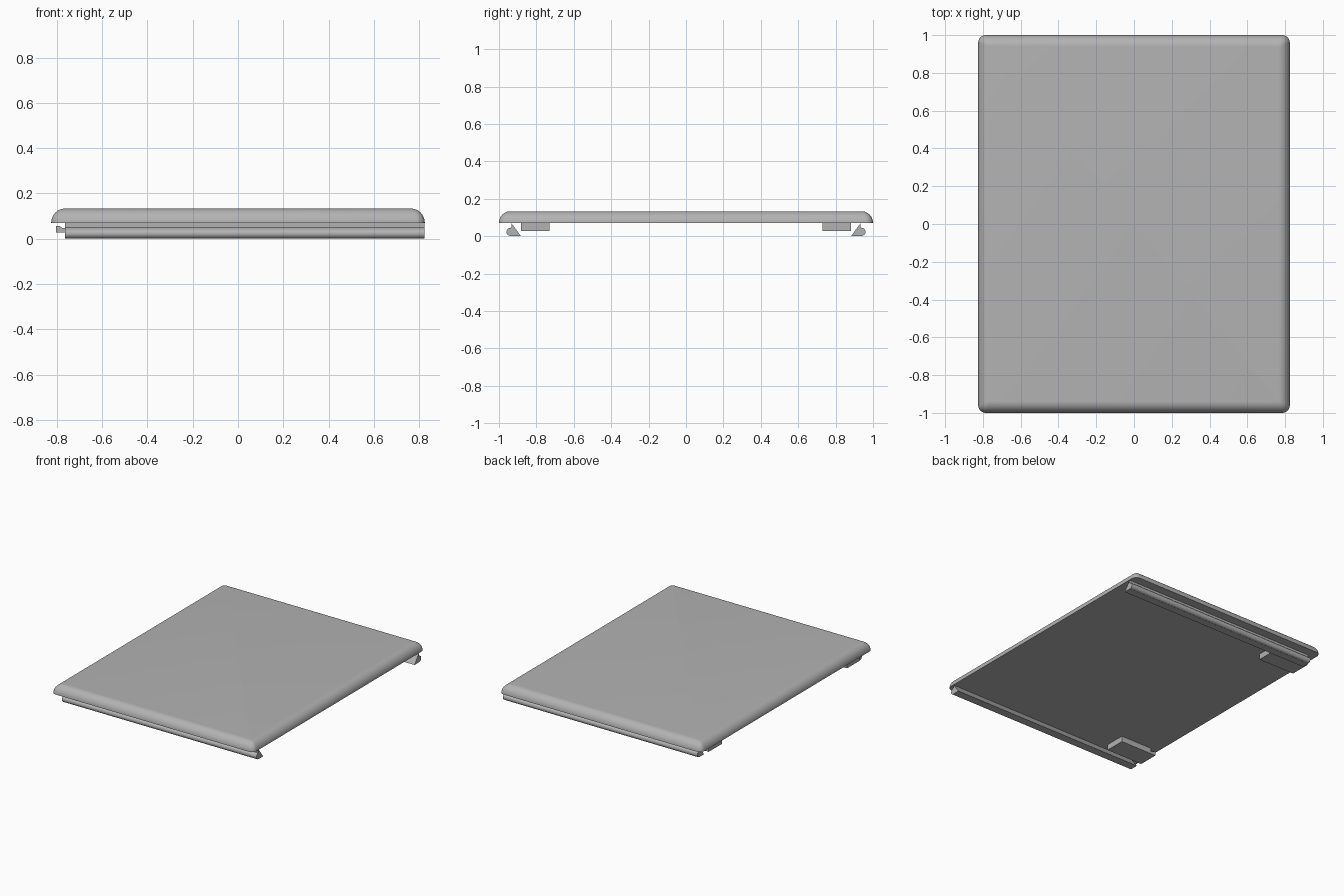
import bpy, bmesh
from math import sin, cos, pi

if "Cube" in bpy.data.objects:
    bpy.data.objects.remove(bpy.data.objects["Cube"])

HALF_X, HALF_Y = 0.825, 1.0
BASE, HEIGHT, ROUND = 0.07, 0.063, 0.06

grey = bpy.data.materials.new("plain grey")
grey.use_nodes = True
colour = (0.45, 0.45, 0.45, 1)
grey.diffuse_color = colour
grey.node_tree.nodes["Principled BSDF"].inputs["Base Color"].default_value = colour


def arc(cx, cy, r, start, end, steps):
    angles = [start + (end - start) * i / steps for i in range(steps + 1)]
    return [(cx + r * cos(a), cy + r * sin(a)) for a in angles]


def loft(name, loops):
    """Join closed loops of equal length and cap both ends."""
    bm = bmesh.new()
    rings = [[bm.verts.new(p) for p in loop] for loop in loops]
    n = len(rings[0])
    for a, b in zip(rings, rings[1:]):
        for i in range(n):
            j = (i + 1) % n
            bm.faces.new((a[i], a[j], b[j], b[i]))
    bm.faces.new(rings[0])
    bm.faces.new(rings[-1])
    bmesh.ops.recalc_face_normals(bm, faces=bm.faces)
    mesh = bpy.data.meshes.new(name)
    bm.to_mesh(mesh)
    bm.free()
    obj = bpy.data.objects.new(name, mesh)
    bpy.context.collection.objects.link(obj)
    mesh.materials.append(grey)
    bpy.ops.object.select_all(action="DESELECT")
    obj.select_set(True)
    bpy.context.view_layer.objects.active = obj
    bpy.ops.object.shade_smooth_by_angle(angle=pi / 6)
    return obj


def rounded_rectangle(inset, z):
    r = 0.005 + 0.035 * (1 - inset / ROUND)
    x, y = HALF_X - inset - r, HALF_Y - inset - r
    corners = [(x, y), (-x, y), (-x, -y), (x, -y)]
    return [(px, py, z) for k, (cx, cy) in enumerate(corners)
            for px, py in arc(cx, cy, r, k * pi / 2, (k + 1) * pi / 2, 6)]


# Cover panel with a rounded upper edge
steps = 10
loft("cover_panel", [
    rounded_rectangle(ROUND * (1 - cos(t)), BASE + HEIGHT * sin(t))
    for t in [i * pi / 2 / steps for i in range(steps + 1)]])

# Rail section: straight inner wall, rounded bead and recessed neck
rail_section = [(0.882, 0), (0.938, 0)]
rail_section += arc(0.938, 0.023, 0.022, -pi / 2, pi / 2, 12)
rail_section += [(0.934, 0.05), (0.934, BASE)]

# Clip outline: block with a small upturned catch at its tip
clip_outline = [(-0.505, 0.028), (-0.803, 0.028), (-0.803, 0.057), (-0.79, 0.057),
                (-0.776, 0.048), (-0.765, 0.048), (-0.765, BASE), (-0.505, BASE)]

for side, label in ((-1, "front"), (1, "back")):
    loft(label + "_rail", [[(x, side * y, z) for y, z in rail_section]
                           for x in (-0.765, 0.823)])
    loft(label + "_clip", [[(x, side * y, z) for x, z in clip_outline]
                           for y in (0.73, 0.882)])
